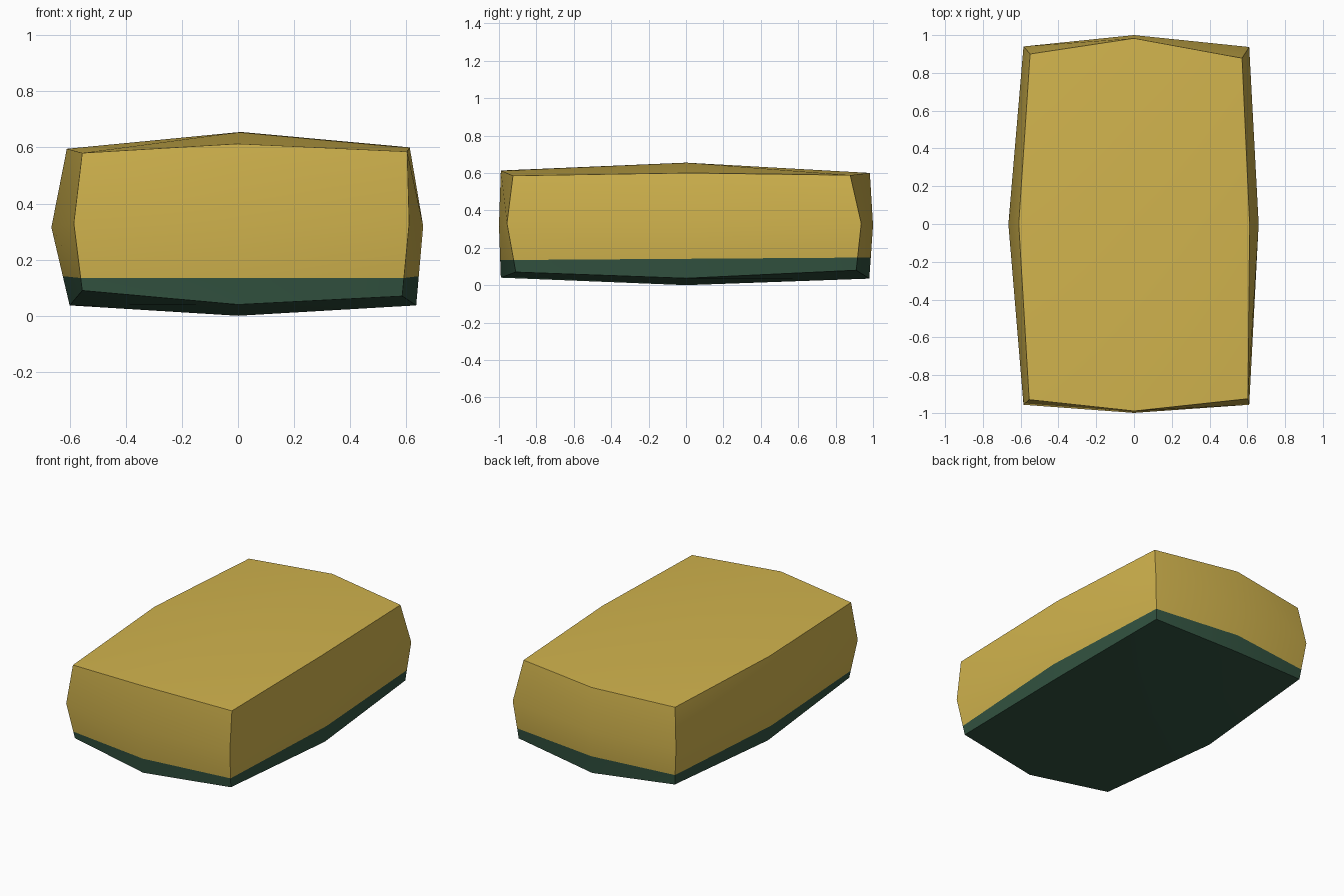
import bpy, bmesh, math
from mathutils import Vector

if "Cube" in bpy.data.objects:
    bpy.data.objects.remove(bpy.data.objects["Cube"])


def material(name, rgb):
    m = bpy.data.materials.new(name)
    m.diffuse_color = (*rgb, 1)
    m.use_nodes = True
    m.node_tree.nodes["Principled BSDF"].inputs["Base Color"].default_value = m.diffuse_color
    return m


gold = material("gold", (0.64, 0.455, 0.075))
green = material("dark green", (0.033, 0.088, 0.053))

# Slightly irregular bulging block: three levels, rows front to back, left to right
levels = {
    -1: [(-.555, -.91, .09), (0, -.99, .04), (.585, -.91, .07),
         (-.60, 0, .037), (0, 0, 0), (.635, 0, .037),
         (-.555, .91, .08), (0, .98, .035), (.585, .91, .08)],
    0: [(-.585, -.957, .33), (0, -1, .32), (.61, -.957, .33),
        (-.665, 0, .315), (0, 0, .32), (.66, 0, .32),
        (-.585, .94, .33), (0, 1, .32), (.61, .937, .33)],
    1: [(-.555, -.93, .58), (0, -.99, .613), (.603, -.925, .585),
        (-.61, 0, .595), (.01, 0, .655), (.612, 0, .60),
        (-.55, .90, .585), (0, .983, .60), (.572, .878, .588)],
}

bm = bmesh.new()
bmesh.ops.create_cube(bm, size=2)
bmesh.ops.subdivide_edges(bm, edges=bm.edges[:], cuts=1, use_grid_fill=True)
for v in bm.verts:
    i, j, k = (round(c) for c in v.co)
    v.co = levels[k][(j + 1) * 3 + i + 1]

# Colour line near the bottom, rising slightly to the back
normal = Vector((0, -0.007, 1)).normalized()
origin = Vector((0, 0, 0.141))
bmesh.ops.bisect_plane(bm, geom=bm.verts[:] + bm.edges[:] + bm.faces[:],
                       plane_co=origin, plane_no=normal)
for f in bm.faces:
    f.material_index = int((f.calc_center_median() - origin).dot(normal) < 0)
bmesh.ops.recalc_face_normals(bm, faces=bm.faces[:])

mesh = bpy.data.meshes.new("block")
bm.to_mesh(mesh)
bm.free()
mesh.materials.append(gold)
mesh.materials.append(green)
block = bpy.data.objects.new("block", mesh)
bpy.context.collection.objects.link(block)
bpy.context.view_layer.objects.active = block
block.select_set(True)
bpy.ops.object.shade_smooth_by_angle(angle=math.radians(40))
